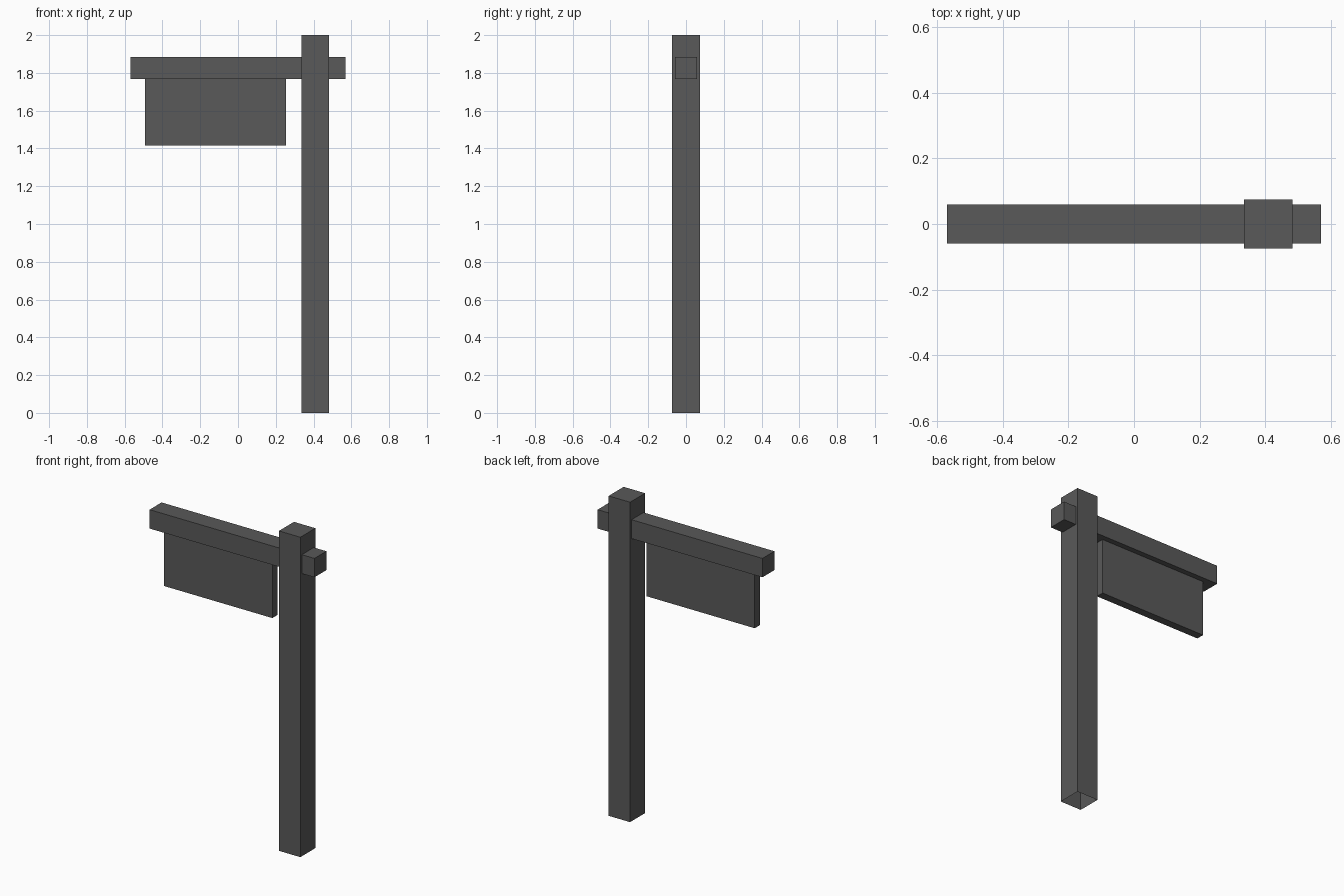
import bpy
import bmesh
from mathutils import Matrix, Vector

cube = bpy.data.objects.get("Cube")
if cube:
    bpy.data.objects.remove(cube, do_unlink=True)

# One dark grey paint for everything
grey = bpy.data.materials.new("dark_grey")
grey.use_nodes = True
grey.diffuse_color = (0.1, 0.1, 0.1, 1)
grey.node_tree.nodes["Principled BSDF"].inputs["Base Color"].default_value = (0.1, 0.1, 0.1, 1)


def box(name, low, high, open_bottom=False):
    """Add a flat-shaded box between two corners."""
    low, high = Vector(low), Vector(high)
    bm = bmesh.new()
    bmesh.ops.create_cube(bm, size=1, matrix=Matrix.LocRotScale(None, None, high - low))
    if open_bottom:
        bm.normal_update()
        base = [f for f in bm.faces if f.normal.z < -0.9]
        bmesh.ops.delete(bm, geom=base, context='FACES_ONLY')
    mesh = bpy.data.meshes.new(name)
    bm.to_mesh(mesh)
    bm.free()
    mesh.materials.append(grey)
    obj = bpy.data.objects.new(name, mesh)
    obj.location = (low + high) / 2
    bpy.context.collection.objects.link(obj)
    return obj


# Upright post, hollow where it meets the ground
box("post", (0.335, -0.074, 0), (0.483, 0.074, 2), open_bottom=True)

# Crossbeam running through the post
box("crossbeam", (-0.57, -0.059, 1.767), (0.57, 0.059, 1.885))

# Sign board hanging under the beam
box("sign_board", (-0.493, -0.025, 1.415), (0.255, 0.025, 1.767))
